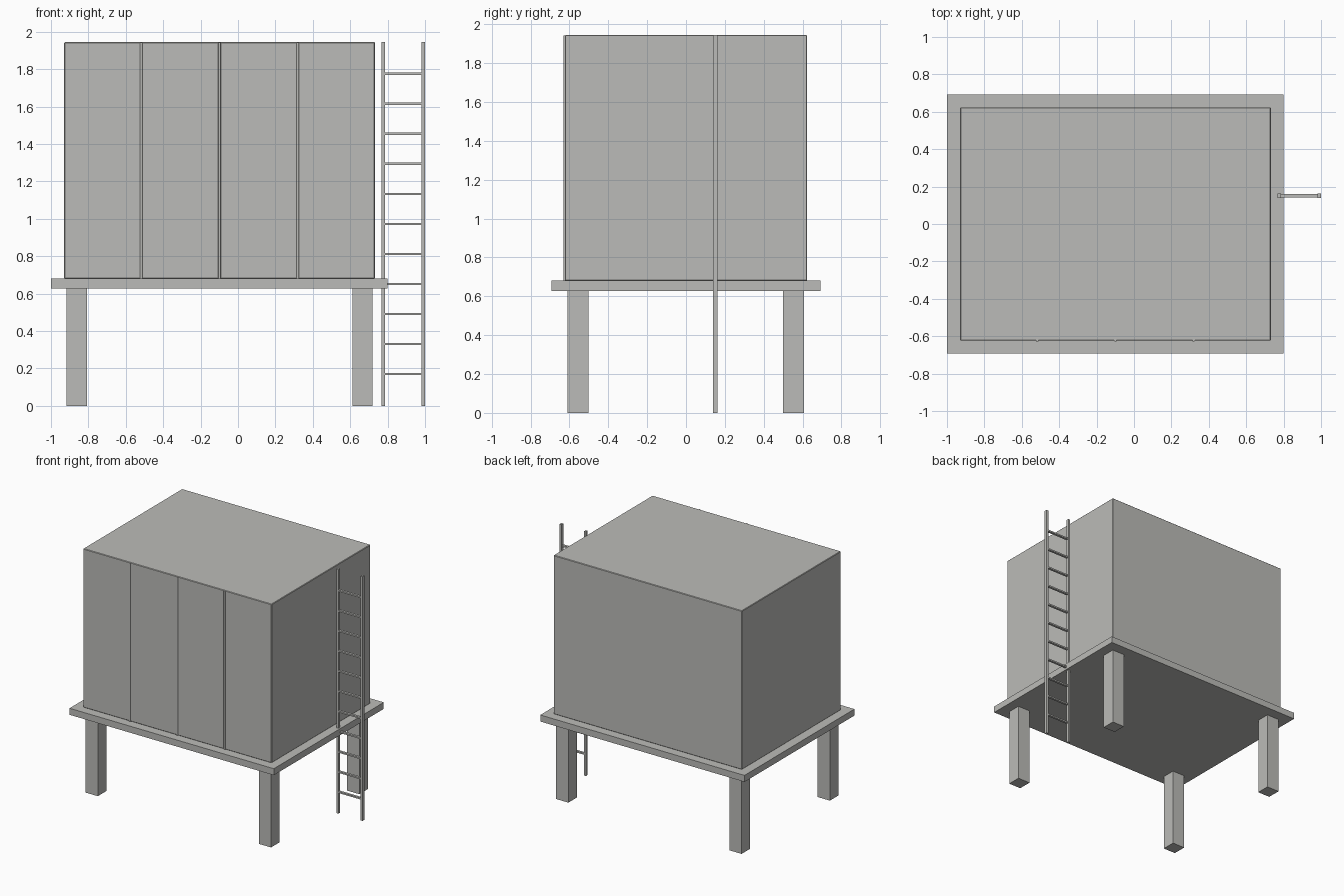
import bpy
import bmesh
from mathutils import Matrix, Vector

cube = bpy.data.objects.get("Cube")
if cube:
    bpy.data.objects.remove(cube, do_unlink=True)

grey = bpy.data.materials.new("warm grey")
grey.use_nodes = True
tone = (0.5, 0.5, 0.48, 1)
grey.diffuse_color = tone
grey.node_tree.nodes["Principled BSDF"].inputs["Base Color"].default_value = tone


def finish(name, bm):
    mesh = bpy.data.meshes.new(name)
    bm.to_mesh(mesh)
    bm.free()
    mesh.materials.append(grey)
    obj = bpy.data.objects.new(name, mesh)
    bpy.context.collection.objects.link(obj)
    return obj


def box(name, low, high):
    low, high = Vector(low), Vector(high)
    bm = bmesh.new()
    place = Matrix.Translation((low + high) / 2) @ Matrix.Diagonal((*(high - low), 1))
    bmesh.ops.create_cube(bm, size=1, matrix=place)
    return finish(name, bm)


def post(name, x, y, bottom, top, radius):
    bm = bmesh.new()
    bmesh.ops.create_cone(bm, cap_ends=True, segments=12, radius1=radius, radius2=radius,
                          depth=top - bottom,
                          matrix=Matrix.Translation((x, y, (bottom + top) / 2)))
    for face in bm.faces:
        face.smooth = abs(face.normal.z) < 0.5
    return finish(name, bm)


DECK_LOW, DECK_TOP, ROOF = 0.628, 0.68, 1.945

# Raised platform and its four square legs
box("platform", (-1, -0.692, DECK_LOW), (0.8, 0.692, DECK_TOP))
for side, x in (("right", -0.862), ("left", 0.665)):
    for end, y in (("front", -0.557), ("back", 0.554)):
        box(f"{end}_{side}_leg", (x - 0.054, y - 0.054, 0), (x + 0.054, y + 0.054, DECK_LOW))

# Cabin with slightly eased edges
cabin = box("cabin", (-0.929, -0.623, DECK_TOP), (0.732, 0.623, ROOF))
ease = cabin.modifiers.new("eased edges", "BEVEL")
ease.width = 0.004
ease.segments = 1

# Slim beads between the front panels
for i in range(3):
    post(f"panel_bead_{i + 1}", -0.517 + i * 0.418, -0.623, DECK_TOP, ROOF - 0.002, 0.007)

# Ladder standing beside the cabin
box("ladder_inner_rail", (0.768, 0.14, 0), (0.786, 0.163, ROOF))
box("ladder_outer_rail", (0.981, 0.14, 0), (1, 0.163, ROOF))
for i in range(11):
    z = 0.17 + i * 0.1605
    box(f"ladder_rung_{i + 1}", (0.784, 0.142, z - 0.006), (0.983, 0.161, z + 0.006))
